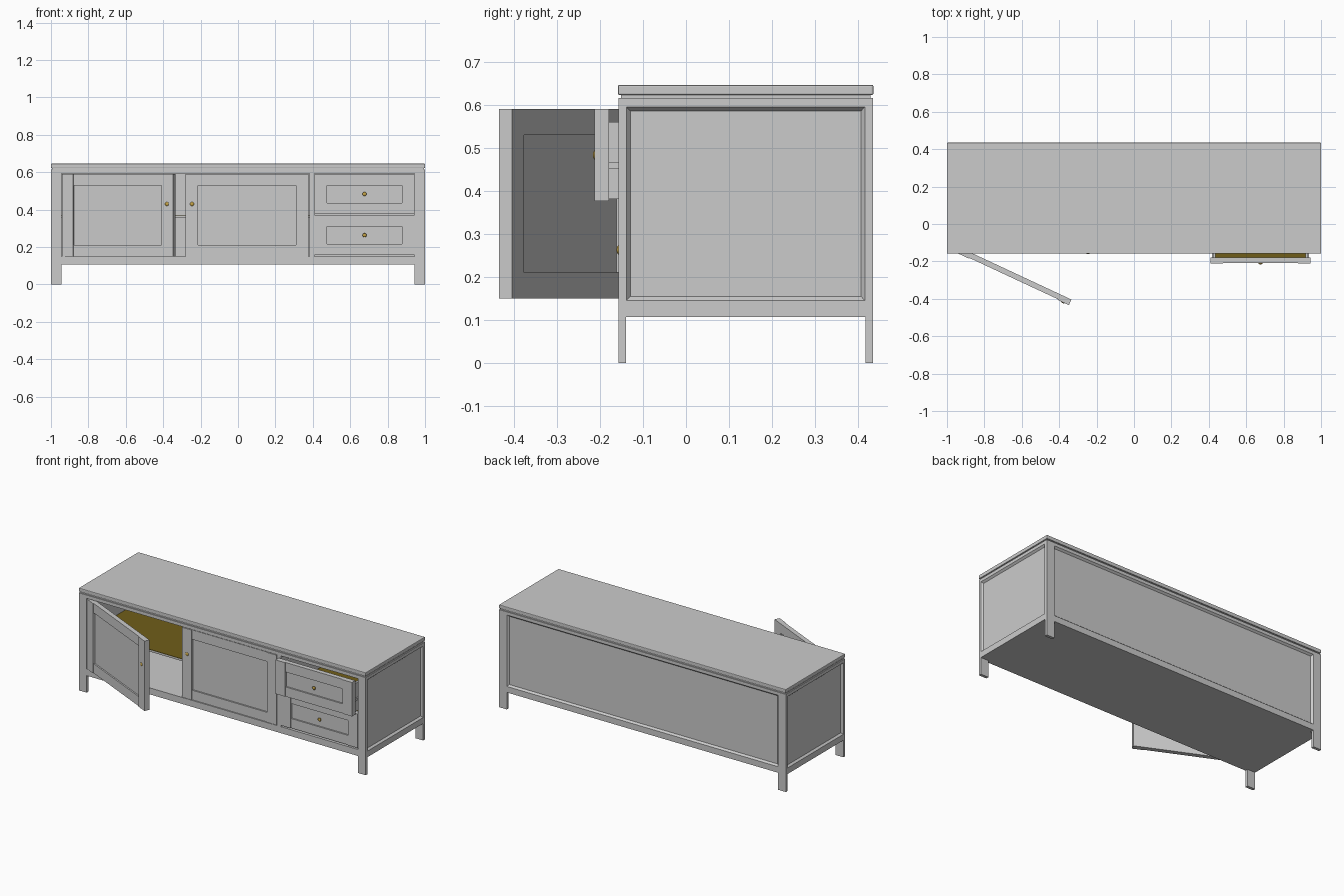
import bpy, bmesh, math
from mathutils import Matrix, Vector

if "Cube" in bpy.data.objects:
    bpy.data.objects.remove(bpy.data.objects["Cube"])

F, B = -0.157, 0.434          # front and back planes of the body
T = 0.033                     # door and drawer front thickness

def material(name, rgb):
    m = bpy.data.materials.new(name)
    m.diffuse_color = (*rgb, 1)
    m.use_nodes = True
    m.node_tree.nodes["Principled BSDF"].inputs["Base Color"].default_value = m.diffuse_color
    return m

gold = material("brass", (0.55, 0.36, 0.06))
lining_mat = material("lining", (0.16, 0.11, 0.01))

def finish(name, bm, mat=None, m=None):
    bmesh.ops.recalc_face_normals(bm, faces=bm.faces)
    me = bpy.data.meshes.new(name)
    bm.to_mesh(me)
    bm.free()
    ob = bpy.data.objects.new(name, me)
    bpy.context.collection.objects.link(ob)
    if mat:
        me.materials.append(mat)
    if m:
        ob.matrix_world = m
    return ob

def box(name, x, y, z, mat=None, m=None, bevel=0):
    bm = bmesh.new()
    bmesh.ops.create_cube(bm, size=1)
    for v in bm.verts:
        v.co = Vector([(r[0] + r[1]) / 2 + c * (r[1] - r[0]) for r, c in zip((x, y, z), v.co)])
    if bevel:
        bmesh.ops.bevel(bm, geom=bm.edges[:], offset=bevel, segments=2, affect='EDGES', profile=0.5)
    return finish(name, bm, mat, m)

def framed_panel(name, half, z0, z1, zo0, zo1, thick, m):
    # board facing -y with rails above and below and a sloped recess
    s, d = 0.01, 0.012
    bm = bmesh.new()
    def ring(w, a, b, y):
        return [bm.verts.new(p) for p in ((-w, y, a), (w, y, a), (w, y, b), (-w, y, b))]
    rings = [ring(half, z0, z1, thick), ring(half, z0, z1, 0), ring(half - 0.0005, zo0, zo1, 0),
             ring(half - s, zo0 + s, zo1 - s, d)]
    for a, b in zip(rings, rings[1:]):
        for i in range(4):
            bm.faces.new((a[i], a[(i + 1) % 4], b[(i + 1) % 4], b[i]))
    bm.faces.new(rings[0])
    bm.faces.new(rings[-1])
    return finish(name, bm, None, m)

def knob(name, x, y, z, m):
    # small domed button facing -y
    bm = bmesh.new()
    bmesh.ops.create_uvsphere(bm, u_segments=16, v_segments=10, radius=0.011)
    for v in bm.verts:
        v.co = Vector((v.co.x + x, v.co.z * 0.45 + y, v.co.y + z))
    for f in bm.faces:
        f.smooth = True
    finish(name, bm, gold, m)

def front(name, w, h, rail, m, knob_x, knob_on_panel=False):
    # stiles, rails and recessed panel; local origin is the lower left front corner
    st = 0.067
    box(name + "_left_stile", (0, st), (0, T), (0, h), m=m)
    box(name + "_right_stile", (w - st, w), (0, T), (0, h), m=m)
    box(name + "_bottom_rail", (st, w - st), (0.004, T), (0, rail), m=m)
    box(name + "_top_rail", (st, w - st), (0.004, T), (h - rail, h), m=m)
    box(name + "_panel", (st, w - st), (0.013, T - 0.006), (rail, h - rail), m=m)
    if knob_on_panel:
        box(name + "_knob_stem", (w / 2 - .004, w / 2 + .004), (0.002, 0.014), (h / 2 - .004, h / 2 + .004), gold, m)
    knob(name + "_knob", knob_x, 0.001, h / 2 if knob_on_panel else 0.28, m)

# legs
for sx, side in ((-1, "left"), (1, "right")):
    xs = sorted((sx * 0.945, sx * 1.0))
    box(f"front_{side}_leg", xs, (F, F + 0.018), (0, 0.615))
    box(f"back_{side}_leg", xs, (B - 0.018, B), (0, 0.615))
    # side panels between the legs
    rot = Matrix.Rotation(sx * math.pi / 2, 4, 'Z')
    framed_panel(f"{side}_side", (B - F) / 2 - 0.018, 0.107, 0.615, 0.145, 0.595, 0.05,
                 Matrix.Translation((sx, (F + B) / 2, 0)) @ rot)
# back panel
framed_panel("back_panel", 0.945, 0.107, 0.615, 0.145, 0.595, 0.03,
             Matrix.Translation((0, B, 0)) @ Matrix.Rotation(math.pi, 4, 'Z'))

# carcass
box("floor", (-0.95, 0.95), (F + 0.02, B - 0.03), (0.107, 0.147))
box("front_bottom_rail", (-0.945, 0.945), (F, F + 0.02), (0.107, 0.148))
box("front_top_rail", (-0.945, 0.945), (F, F + 0.02), (0.594, 0.615))
box("partition", (0.382, 0.408), (F, B - 0.03), (0.148, 0.615))
box("shelf", (-0.95, 0.382), (F + 0.036, B - 0.03), (0.356, 0.368))
box("shelf_lining", (-0.95, 0.382), (F + 0.036, B - 0.03), (0.368, 0.370), lining_mat)
box("top_spacer", (-0.994, 0.994), (F + 0.006, B - 0.006), (0.615, 0.624))
box("top", (-1, 1), (F - 0.001, B + 0.001), (0.622, 0.646), bevel=0.004)

# doors, the left one swung open about its front corner
left = Matrix.Translation((-0.942, F, 0.15)) @ Matrix.Rotation(math.radians(-25), 4, 'Z')
front("left_door", 0.655, 0.44, 0.06, left, 0.62)
front("right_door", 0.658, 0.44, 0.06, Matrix.Translation((-0.28, F, 0.15)), 0.034)

# drawers, the upper one pulled out
for name, z, pull in (("upper_drawer", 0.376, 0.055), ("lower_drawer", 0.156, 0)):
    m = Matrix.Translation((0.41, F - pull, z))
    front(name, 0.533, 0.214, 0.06, m, 0.2665, True)
    box(name + "_bottom", (0.015, 0.518), (T, 0.53), (0.005, 0.015), m=m)
    box(name + "_lining", (0.027, 0.506), (T, 0.518), (0.015, 0.018), lining_mat, m)
    box(name + "_back", (0.015, 0.518), (0.518, 0.53), (0.015, 0.184), m=m)
    for x in (0.015, 0.506):
        box(name + "_side", (x, x + 0.012), (T, 0.518), (0.015, 0.184), m=m)
    for x in (0.007, 0.518):
        box(name + "_runner", (x, x + 0.008), (T, 0.53), (0.075, 0.09), m=m)
